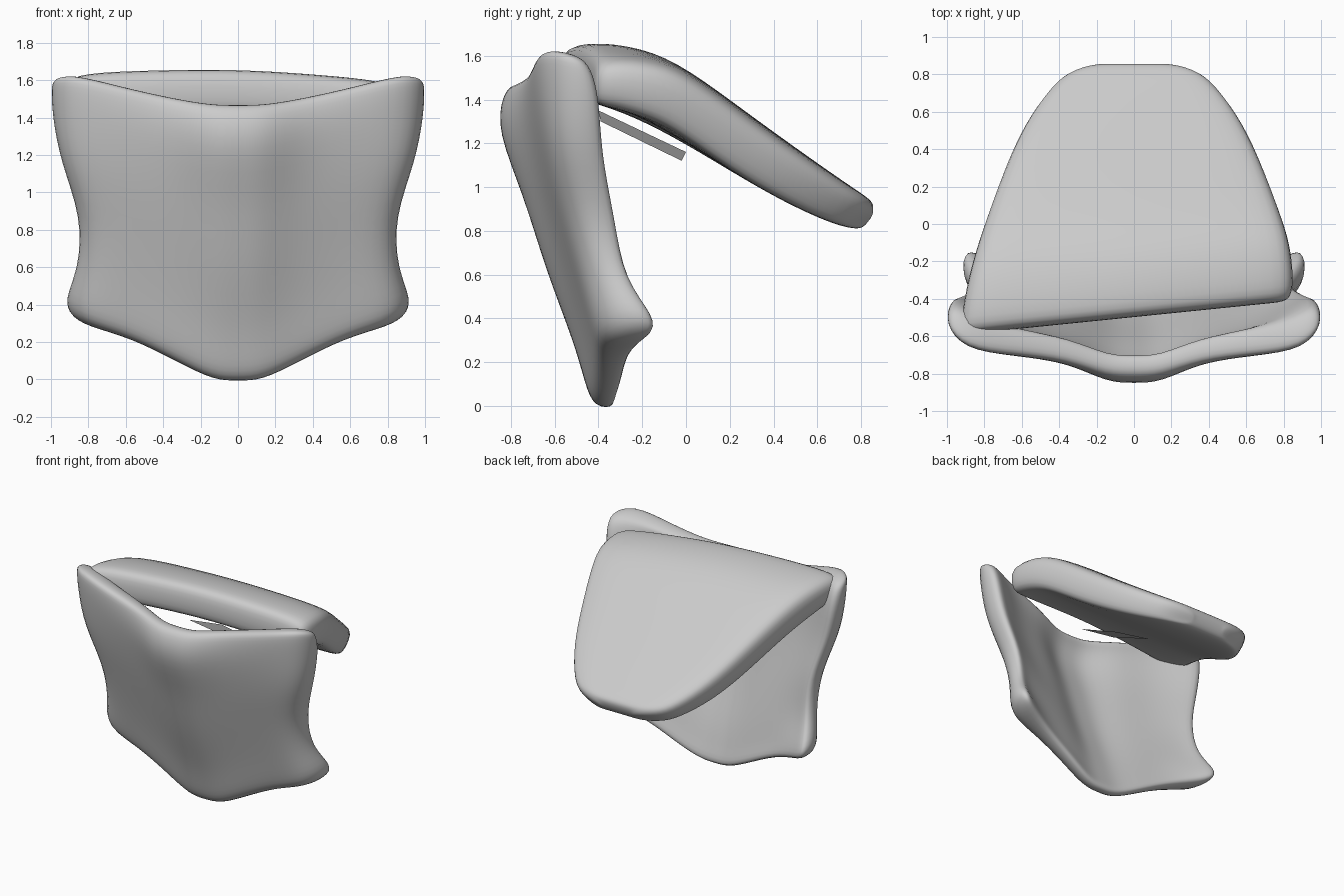
import bpy

if "Cube" in bpy.data.objects:
    bpy.data.objects.remove(bpy.data.objects["Cube"])


def padded_sheet(name, outer, inner):
    """Closed rounded slab from two matching point grids (outer skin and inner skin)."""
    R, C = len(outer), len(outer[0])
    verts = [p for grid in (outer, inner) for row in grid for p in row]
    n = R * C
    idx = lambda r, c: r * C + c
    faces = []
    for r in range(R - 1):
        for c in range(C - 1):
            q = [idx(r, c), idx(r, c + 1), idx(r + 1, c + 1), idx(r + 1, c)]
            faces.append(q)
            faces.append([n + i for i in reversed(q)])
    border = ([idx(0, c) for c in range(C)] + [idx(r, C - 1) for r in range(1, R)]
              + [idx(R - 1, c) for c in range(C - 2, -1, -1)]
              + [idx(r, 0) for r in range(R - 2, 0, -1)])
    for a, b in zip(border, border[1:] + border[:1]):
        faces.append([b, a, n + a, n + b])
    me = bpy.data.meshes.new(name)
    me.from_pydata(verts, [], faces)
    me.polygons.foreach_set("use_smooth", [True] * len(faces))
    ob = bpy.data.objects.new(name, me)
    bpy.context.collection.objects.link(ob)
    sub = ob.modifiers.new("round", 'SUBSURF')
    sub.levels = sub.render_levels = 2
    return ob


# front plate: half columns (fraction of width), with bottom and top heights
cols = [0.0, 0.14, 0.35, 0.64, 0.90, 1.0]
z_bot = [-0.01, -0.01, 0.085, 0.22, 0.28, 0.35]
z_top = [1.48, 1.48, 1.515, 1.58, 1.65, 1.61]
blend = [0.0, 0.0, 0.6, 0.8, 1.0]
depth = [0.11, 0.11, 0.12, 0.14]
# rows: height fraction, half width, centre y, crease y, side y, back-edge y
rows = [
    (0.00, 0.91, -0.42, -0.38, -0.24, -0.13),
    (0.07, 0.945, -0.46, -0.42, -0.27, -0.11),
    (0.20, 0.865, -0.51, -0.47, -0.37, -0.26),
    (0.42, 0.85, -0.64, -0.55, -0.45, -0.30),
    (0.65, 0.965, -0.74, -0.63, -0.53, -0.36),
    (0.85, 1.01, -0.865, -0.66, -0.52, -0.37),
    (0.96, 1.015, -0.84, -0.675, -0.53, -0.41),
    (1.00, 1.005, -0.79, -0.665, -0.54, -0.47),
]
front, back = [], []
for v, w, yc, ycr, ys, yb in rows:
    f, b = [], []
    for i, a in enumerate(cols):
        z = z_bot[i] + (z_top[i] - z_bot[i]) * v
        if i < 5:
            y = yc + (ycr - yc) * blend[i]
            f.append((a * w, y, z))
            yi = y + depth[i] if i < 4 else yb - 0.05
            b.append((a * w * 0.97, yi, z - 0.03 * v))
        else:
            f.append((w, ys, z))
            b.append((w * 0.97, yb, z - 0.02))
    mirror = lambda h: [(-x, y, z) for x, y, z in reversed(h[1:])] + h
    front.append(mirror(f))
    back.append(mirror(b))
padded_sheet("front_plate", front, back)

# sloping back slab: centre y, left and right reach, top z, thickness, front skew
slab = [
    (-0.50, 0.93, 0.83, 1.63, 0.20, 0.10),
    (-0.44, 0.945, 0.87, 1.67, 0.24, 0.10),
    (-0.20, 0.90, 0.855, 1.645, 0.28, 0.08),
    (0.00, 0.83, 0.81, 1.55, 0.28, 0.04),
    (0.30, 0.71, 0.71, 1.325, 0.25, 0.0),
    (0.55, 0.60, 0.60, 1.145, 0.21, 0.0),
    (0.75, 0.45, 0.45, 1.005, 0.17, 0.0),
    (0.835, 0.34, 0.34, 0.95, 0.14, 0.0),
    (0.87, 0.14, 0.14, 0.91, 0.10, 0.0),
]
top, under = [], []
for y0, xl, xr, z0, th, skew in slab:
    t, u = [], []
    for s in (-1, -0.9, -0.5, 0, 0.5, 0.9, 1):
        x = s * (xr if s > 0 else xl)
        y = y0 + skew * x
        edge = 0.045 if abs(s) == 1 else 0
        z = z0 - 0.03 * x * x - skew * 0.6 * max(0, x) - edge
        bulge = 0.03 if abs(s) < 0.6 and -0.3 < y0 < 0.1 else 0
        t.append((x, y, z))
        u.append((x * 0.97, y - 0.5 * th * min(1, max(0, y0 + 0.4)), z - th + 1.5 * edge - bulge))
    top.append(t)
    under.append(u)
padded_sheet("back_slab", list(reversed(top)), list(reversed(under)))

# small loose flap under the slab
me = bpy.data.meshes.new("under_flap")
me.from_pydata([(-0.14, -0.40, 1.35), (0.17, -0.39, 1.30), (0.15, -0.02, 1.12), (-0.14, 0.0, 1.16)],
               [], [(0, 1, 2, 3)])
bpy.context.collection.objects.link(bpy.data.objects.new("under_flap", me))
